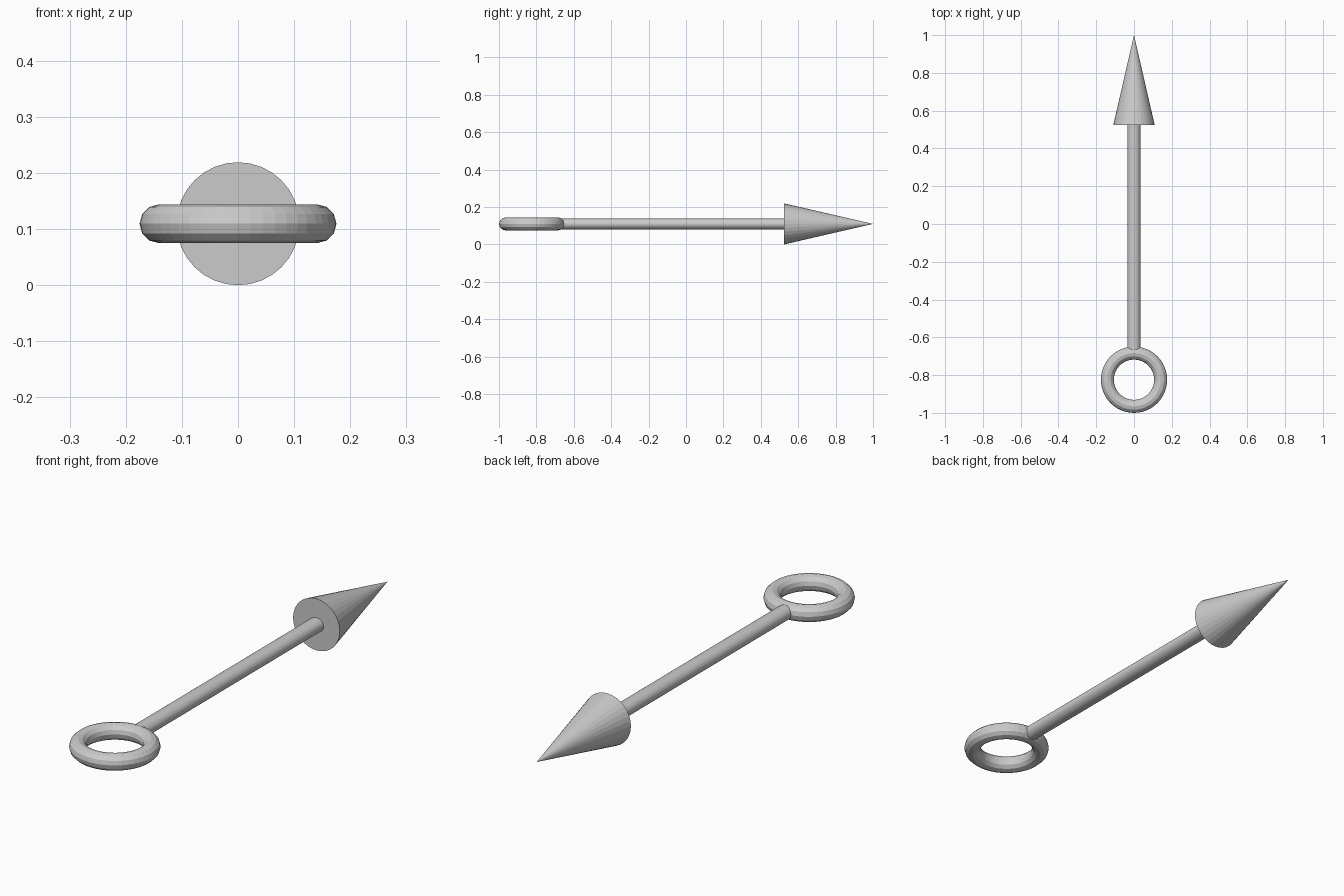
import bpy
import math

if "Cube" in bpy.data.objects:
    bpy.data.objects.remove(bpy.data.objects["Cube"])

Z = 0.1095          # height of the shared axis
ALONG_Y = (-math.pi / 2, 0, 0)


def cone(name, r1, r2, y0, y1, sides=32, squash=1.0):
    """Round part running along y from y0 to y1."""
    bpy.ops.mesh.primitive_cone_add(vertices=sides, radius1=r1, radius2=r2, depth=y1 - y0,
                                    location=(0, (y0 + y1) / 2, Z), rotation=ALONG_Y)
    ob = bpy.context.object
    ob.name = name
    ob.scale = (1, squash, 1)   # local y is world z
    return ob


# arrow head
cone("arrow_head", 0.1095, 0, 0.525, 1.0)

# shaft, slightly flattened in height
cone("shaft", 0.034, 0.034, -0.67, 0.53, squash=0.87)

# ring handle
bpy.ops.mesh.primitive_torus_add(major_segments=48, minor_segments=12,
                                 major_radius=0.141, minor_radius=0.0345,
                                 location=(0, -0.8245, Z))
bpy.context.object.name = "ring_handle"
